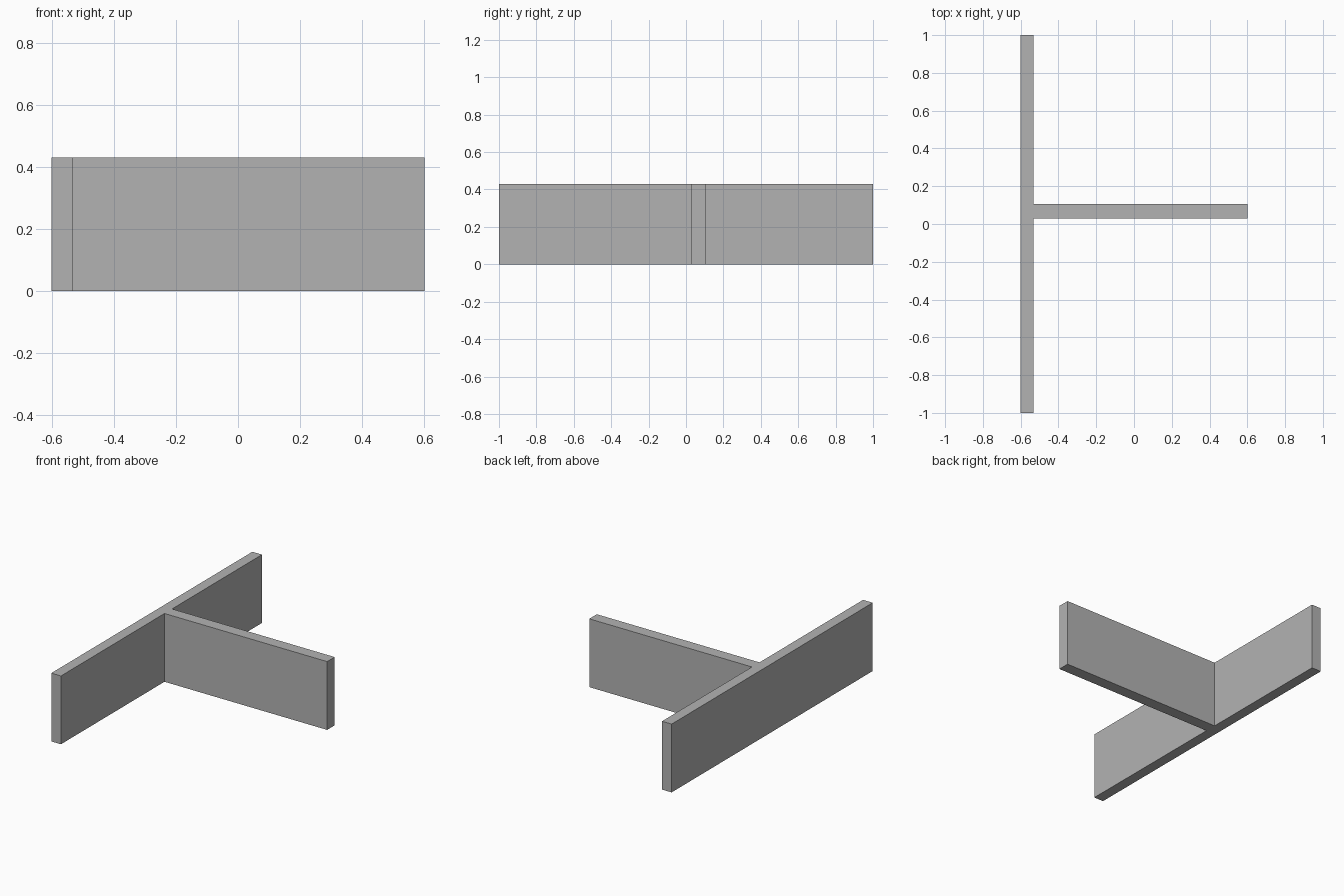
import bpy
import bmesh

cube = bpy.data.objects.get("Cube")
if cube:
    bpy.data.objects.remove(cube, do_unlink=True)

# Plain grey material
grey = bpy.data.materials.new("plain grey")
grey.use_nodes = True
colour = (0.45, 0.45, 0.45, 1)
grey.diffuse_color = colour
grey.node_tree.nodes["Principled BSDF"].inputs["Base Color"].default_value = colour

# Wall plan: a long wall with a partition meeting it on the left side
height = 0.43
outer, inner, tip = -0.6, -0.533, 0.6
front, back = 0.03, 0.105
plan = [(outer, -1), (inner, -1), (inner, front), (tip, front),
        (tip, back), (inner, back), (inner, 1), (outer, 1)]

# Extrude the plan upwards into one closed solid
bm = bmesh.new()
base = bm.faces.new([bm.verts.new((x, y, 0)) for x, y in plan])
top = bmesh.ops.extrude_face_region(bm, geom=[base], use_keep_orig=True)["geom"]
bmesh.ops.translate(bm, vec=(0, 0, height),
                    verts=[v for v in top if isinstance(v, bmesh.types.BMVert)])
bmesh.ops.recalc_face_normals(bm, faces=bm.faces)

mesh = bpy.data.meshes.new("t_shaped_wall")
bm.to_mesh(mesh)
bm.free()
mesh.materials.append(grey)
wall = bpy.data.objects.new("t_shaped_wall", mesh)
bpy.context.collection.objects.link(wall)
